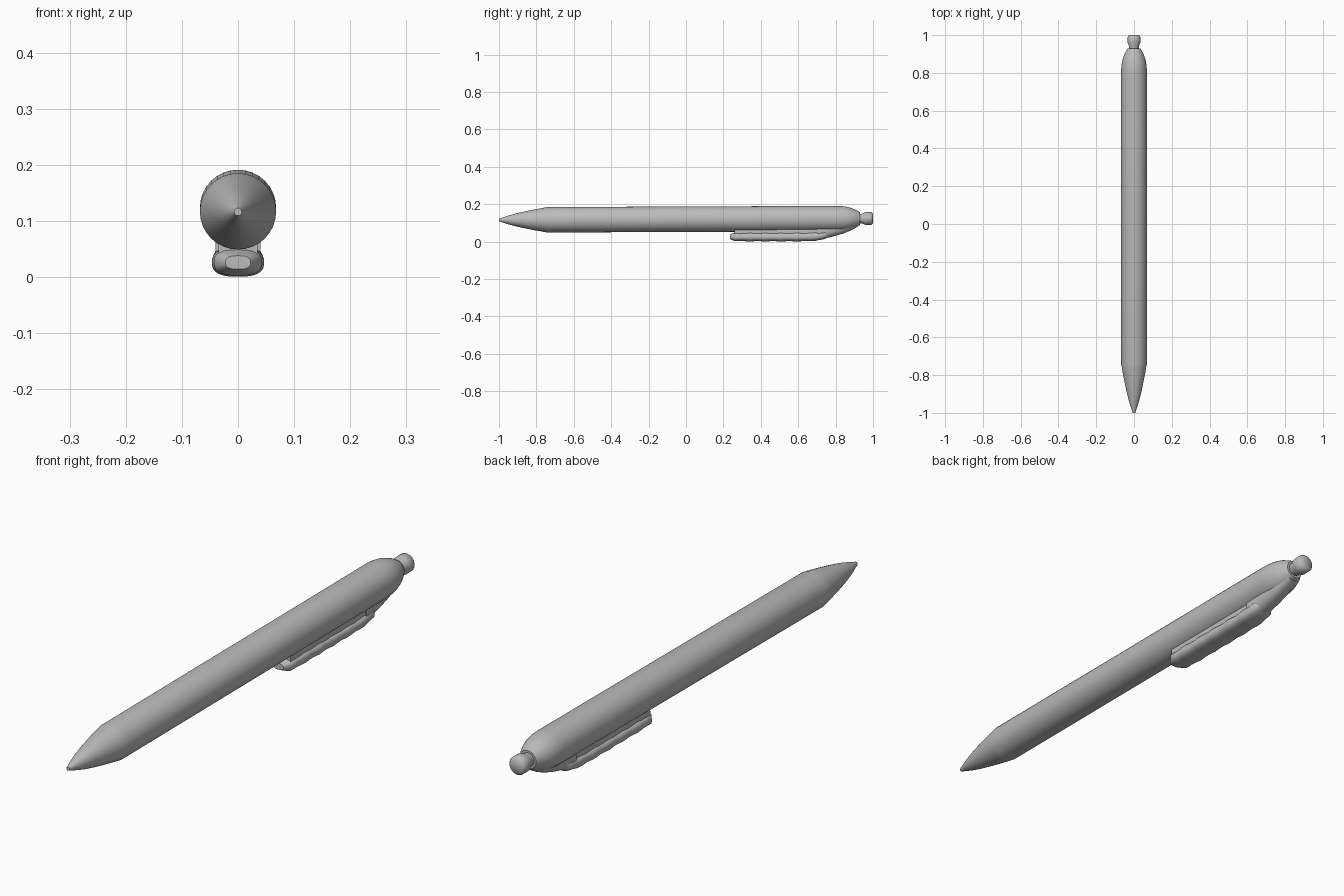
import bpy, bmesh, math

cube = bpy.data.objects.get("Cube")
if cube:
    bpy.data.objects.remove(cube, do_unlink=True)

grey = bpy.data.materials.new("plain grey")
grey.use_nodes = True
colour = (0.5, 0.5, 0.5, 1)
grey.diffuse_color = colour
grey.node_tree.nodes["Principled BSDF"].inputs["Base Color"].default_value = colour

barrel_radius = 0.068
tip_start, tip_length = -1, 0.26
shoulder_start, shoulder_length = 0.8, 0.13


def axis_height(y):
    """Height of the barrel axis, which rises slightly toward the back."""
    return 0.12 + 0.004 * y


def blend(start, end, amount):
    return start + (end - start) * amount


def signed_power(value, power):
    return math.copysign(abs(value) ** power, value)


def loft(name, sections, sides=32, squareness=1):
    """Skin oval rings given as (y, centre height, half width, half height)."""
    bm = bmesh.new()
    rings = []
    for y, centre, half_width, half_height in sections:
        ring = []
        for side in range(sides):
            angle = math.tau * side / sides
            across = half_width * signed_power(math.cos(angle), squareness)
            up = half_height * signed_power(math.sin(angle), squareness)
            ring.append(bm.verts.new((across, y, centre + up)))
        rings.append(ring)
    for near, far in zip(rings, rings[1:]):
        for side in range(sides):
            following = (side + 1) % sides
            bm.faces.new((near[side], near[following], far[following], far[side]))
    bm.faces.new(rings[0])
    bm.faces.new(rings[-1])
    bmesh.ops.recalc_face_normals(bm, faces=bm.faces)
    mesh = bpy.data.meshes.new(name)
    bm.to_mesh(mesh)
    bm.free()
    mesh.materials.append(grey)
    part = bpy.data.objects.new(name, mesh)
    bpy.context.collection.objects.link(part)
    bpy.ops.object.select_all(action="DESELECT")
    part.select_set(True)
    bpy.context.view_layer.objects.active = part
    bpy.ops.object.shade_smooth_by_angle(angle=math.radians(50))


def round_loft(name, profile):
    """Skin circular rings given as (y, radius) along the barrel axis."""
    loft(name, [(y, axis_height(y), radius, radius) for y, radius in profile])


# Barrel: bulging writing tip, straight body and rounded shoulder
tip_steps, shoulder_steps = 10, 6
profile = [(tip_start, barrel_radius / 10)]
for step in range(1, tip_steps + 1):
    t = step / tip_steps
    profile.append((tip_start + tip_length * t, barrel_radius * t ** 0.65))
for step in range(shoulder_steps + 1):
    t = step / shoulder_steps
    profile.append((shoulder_start + shoulder_length * t,
                    barrel_radius * (1 - t ** 2.5 / 2)))
round_loft("barrel", profile)

# Push button: narrow neck with a wider rounded head
button_radius = barrel_radius / 2
neck_radius = button_radius * 0.75
round_loft("push_button", [
    (0.9, neck_radius), (0.94, neck_radius), (0.96, button_radius),
    (0.99, button_radius), (1, neck_radius)])

# Pocket clip: flattened bar with rounded ends and a slightly wavy outline
clip_start, clip_end, clip_steps = 0.235, 0.77, 20
sections = []
for step in range(clip_steps + 1):
    t = step / clip_steps
    rounding = 0.5 + 0.5 * math.sqrt(1 - abs(2 * t - 1) ** 12)
    wave = 0.0015 * math.sin(2 * step)
    lift = 0.02 * t ** 12
    sections.append((blend(clip_start, clip_end, t), 0.026 + lift,
                     0.045 * rounding + wave, 0.024 * rounding + wave))
loft("pocket_clip", sections, squareness=0.75)

# Web joining the clip to the barrel
loft("clip_web", [(y, 0.052, 0.035, 0.03) for y in (0.26, 0.75)], squareness=0.5)

# Bracket sweeping from the clip up into the back end
bracket_start, bracket_end, bracket_steps = 0.7, 0.92, 6
sections = []
for step in range(bracket_steps + 1):
    t = step / bracket_steps
    taper = 1 - t ** 5 / 3
    sections.append((blend(bracket_start, bracket_end, t),
                     blend(0.054, 0.11, t ** 1.3),
                     0.04 * taper, 0.043 * taper))
loft("clip_bracket", sections, squareness=0.85)
